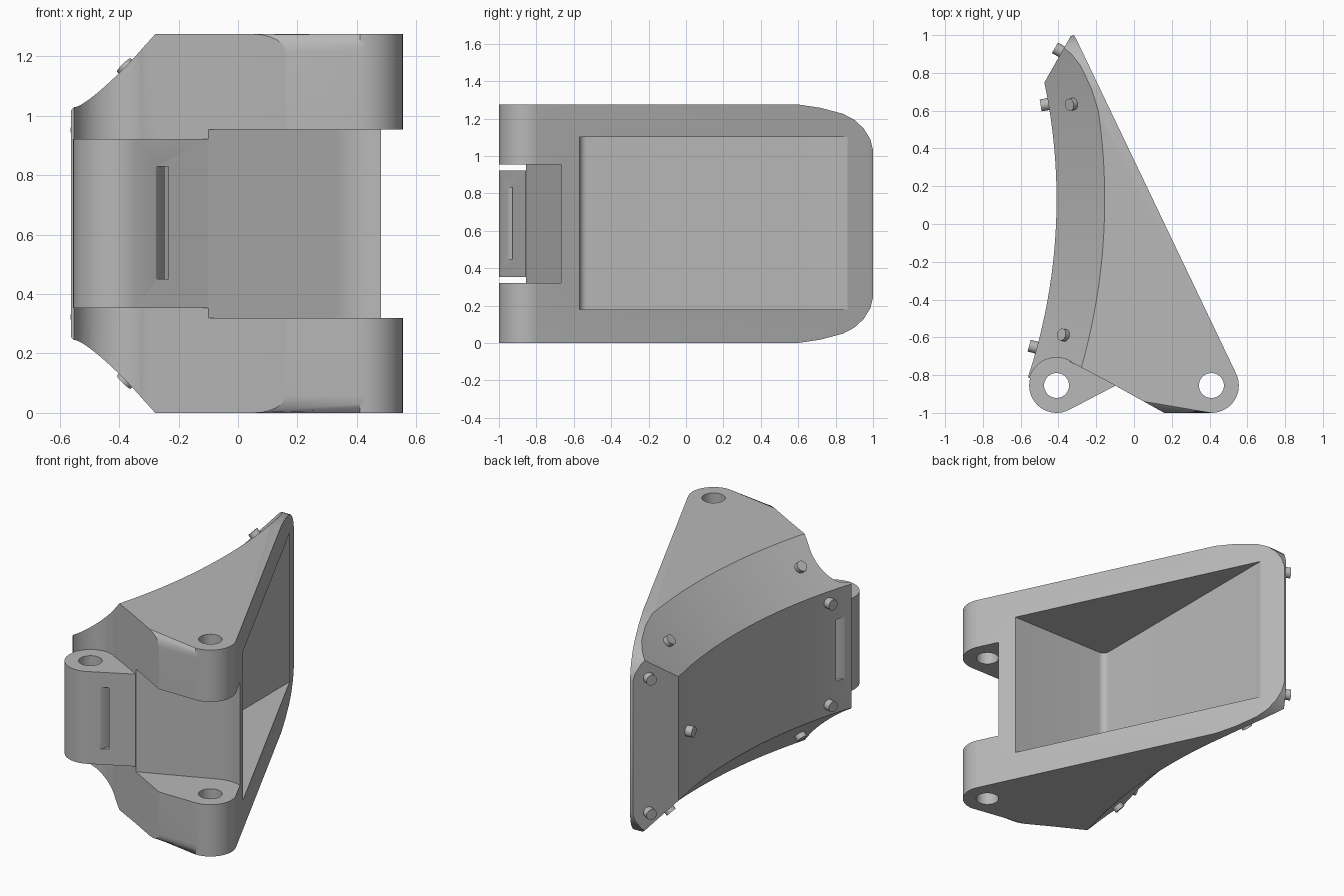
import bpy, bmesh
from math import cos, sin, radians, hypot
from mathutils import Matrix, Vector

if "Cube" in bpy.data.objects:
    bpy.data.objects.remove(bpy.data.objects["Cube"])

grey = bpy.data.materials.new("light grey plastic")
grey.use_nodes = True
grey.diffuse_color = (0.48, 0.48, 0.48, 1)
grey.node_tree.nodes["Principled BSDF"].inputs["Base Color"].default_value = (0.48, 0.48, 0.48, 1)

HEIGHT, MID = 1.275, 0.6375
KNUCKLE = (-0.41, -0.855)      # centre of the single hinge barrel
LOBE = (0.41, -0.855)          # centre of the forked hinge
SWEEP = (-3.41, 0.13)          # axis of the concave side
SWEEP_R, HINGE_R = 3.0, 0.145
ALONG_X = Matrix(((0, 0, 1, 0), (1, 0, 0, 0), (0, 1, 0, 0), (0, 0, 0, 1)))


def arc(centre, r, a0, a1, n=20):
    steps = [radians(a0 + (a1 - a0) * i / n) for i in range(n + 1)]
    return [(centre[0] + r * cos(a), centre[1] + r * sin(a)) for a in steps]


def circle(centre, r, n=48):
    return arc(centre, r, 0, 360, n)[:-1]


def finish(name, bm):
    bmesh.ops.recalc_face_normals(bm, faces=bm.faces)
    mesh = bpy.data.meshes.new(name)
    bm.to_mesh(mesh)
    bm.free()
    mesh.materials.append(grey)
    ob = bpy.data.objects.new(name, mesh)
    bpy.context.collection.objects.link(ob)
    return ob


def prism(name, pts, z0, z1, turn=Matrix(), fillet=None, radius=0.06):
    """Extrude an outline; fillet gives the count of leading points with a rounded rim."""
    bm = bmesh.new()
    low = [bm.verts.new((x, y, z0)) for x, y in pts]
    top = [bm.verts.new((x, y, z1)) for x, y in pts]
    bm.faces.new(low)
    bm.faces.new(top)
    n = len(pts)
    for i in range(n):
        j = (i + 1) % n
        bm.faces.new((low[i], low[j], top[j], top[i]))
    if fillet:
        rim = [bm.edges.get((ring[i], ring[i + 1])) for ring in (low, top) for i in range(fillet - 1)]
        bmesh.ops.bevel(bm, geom=rim, offset=radius, segments=6, profile=0.5, affect='EDGES')
    bm.transform(turn)
    return finish(name, bm)


def sweep(name, profile, centre, a0, a1, n):
    """Closed solid made by turning a (radius, z) profile about a vertical axis."""
    bm = bmesh.new()
    rings = []
    for i in range(n + 1):
        a = radians(a0 + (a1 - a0) * i / n)
        rings.append([bm.verts.new((centre[0] + r * cos(a), centre[1] + r * sin(a), z))
                      for r, z in profile])
    for p, q in zip(rings, rings[1:]):
        for i in range(len(profile)):
            j = (i + 1) % len(profile)
            bm.faces.new((p[i], p[j], q[j], q[i]))
    bm.faces.new(rings[0])
    bm.faces.new(rings[-1])
    return finish(name, bm)


def combine(target, other, operation):
    mod = target.modifiers.new("combine", 'BOOLEAN')
    mod.operation, mod.solver, mod.object = operation, 'EXACT', other
    bpy.context.view_layer.objects.active = target
    bpy.ops.object.modifier_apply(modifier=mod.name)
    bpy.data.objects.remove(other)


# Wedge body: forked hinge corner, slanted face and narrow tip
rounded = [(0.16, -1)] + arc(LOBE, HINGE_R, -90, 25.5, 14) + [(-0.306, 0.98)]
rest = [(-0.318, 1.0), (-0.335, 0.995), (-0.604, 0.52), (-0.604, -0.8),
        KNUCKLE, (-0.34, -0.727), (-0.1, -0.855)]
body = prism("wedge_body", rounded + rest, 0, HEIGHT, fillet=len(rounded))

# Rounded upper and lower corners at the tip
upper = [(0.6, HEIGHT), (0.72, 1.257), (0.84, 1.225), (0.9, 1.193),
         (0.95, 1.147), (0.985, 1.09), (1.0, 1.03)]
lower = [(y, HEIGHT - z) for y, z in reversed(upper)]
slab = [(-1.2, -0.1), (-1.2, HEIGHT + 0.1), (0.5, HEIGHT + 0.1), (0.5, HEIGHT + 0.001)]
slab += upper + lower + [(0.5, -0.001), (0.5, -0.1)]
combine(body, prism("tip_rounding", slab, -1, 1, ALONG_X), 'INTERSECT')

# Concave side with conical chamfers above and below
chamfer = 0.255
flare = chamfer + 0.2
concave = [(2, -0.2), (SWEEP_R + flare, -0.2), (SWEEP_R, chamfer),
           (SWEEP_R, HEIGHT - chamfer), (SWEEP_R + flare, HEIGHT + 0.2), (2, HEIGHT + 0.2)]
combine(body, sweep("concave_cutter", concave, SWEEP, -28, 28, 64), 'DIFFERENCE')

# Clearance around the knuckle, above and below it
for z0, z1 in ((-0.1, 0.353), (0.923, 1.4)):
    combine(body, prism("clearance", circle(KNUCKLE, HINGE_R + 0.003), z0, z1), 'DIFFERENCE')

# Gap between the two fork lobes
gap = [(-0.1, -0.855)] + arc(LOBE, 0.2, 117, 0) + [(0.7, -1.2), (-0.1, -1.2)]
combine(body, prism("fork_gap", gap, 0.32, 0.955), 'DIFFERENCE')

# Pocket opening through the slanted face
pocket = arc((-0.21, -0.53), 0.04, 180, 270, 6) + [(0.8, -0.57), (0.8, 0.88), (-0.25, 0.88)]
combine(body, prism("pocket", pocket, 0.18, 1.1), 'DIFFERENCE')

# Knuckle barrel with its web
knuckle = arc(KNUCKLE, HINGE_R, 62, 298, 32) + [(-0.1, -0.857), (-0.1, -0.853)]
combine(body, prism("knuckle", knuckle, 0.353, 0.923), 'UNION')

# Hinge pin holes and the curved strap slot
for centre in (KNUCKLE, LOBE):
    combine(body, prism("pin_hole", circle(centre, 0.066), -0.1, 1.4), 'DIFFERENCE')
slot = [(0.163, 0.45), (0.19, 0.45), (0.19, 0.83), (0.163, 0.83)]
combine(body, sweep("strap_slot", slot, KNUCKLE, -70, 165, 40), 'DIFFERENCE')


def peg(name, spot, normal, length=0.042):
    bm = bmesh.new()
    bmesh.ops.create_cone(bm, cap_ends=True, segments=24, radius1=0.032, radius2=0.032,
                          depth=length + 0.04)
    normal = Vector(normal).normalized()
    centre = Vector(spot) + normal * (length - 0.04) / 2
    turn = Vector((0, 0, 1)).rotation_difference(normal).to_matrix().to_4x4()
    bm.transform(Matrix.Translation(centre) @ turn)
    return finish(name, bm)


def on_side(radius, y):
    """Point on the swept side at a given y, and the direction towards its axis."""
    dy = y - SWEEP[1]
    dx = (radius ** 2 - dy ** 2) ** 0.5
    size = hypot(dx, dy)
    return SWEEP[0] + dx, (-dx / size, -dy / size)


# Locating pegs: concave face, chamfers and the flat end strip
pegs = []
for y, heights in ((-0.655, (0.323, 0.952)), (0.635, (MID,))):
    x, (nx, ny) = on_side(SWEEP_R, y)
    pegs += [peg("side_peg", (x, y, z), (nx, ny, 0)) for z in heights]
for sign in (-1, 1):
    for y in (-0.59, 0.635):
        x, (nx, ny) = on_side(SWEEP_R + 0.13, y)
        z = MID + sign * (MID - chamfer + 0.13)
        pegs.append(peg("chamfer_peg", (x, y, z), (nx, ny, sign), 0.03))
    pegs.append(peg("end_peg", (-0.382, 0.912, MID + sign * 0.415), (-0.87, 0.49, 0)))

# Smooth curves, crisp edges
bpy.ops.object.select_all(action='DESELECT')
for ob in [body] + pegs:
    ob.select_set(True)
bpy.context.view_layer.objects.active = body
bpy.ops.object.shade_smooth_by_angle(angle=radians(25))
